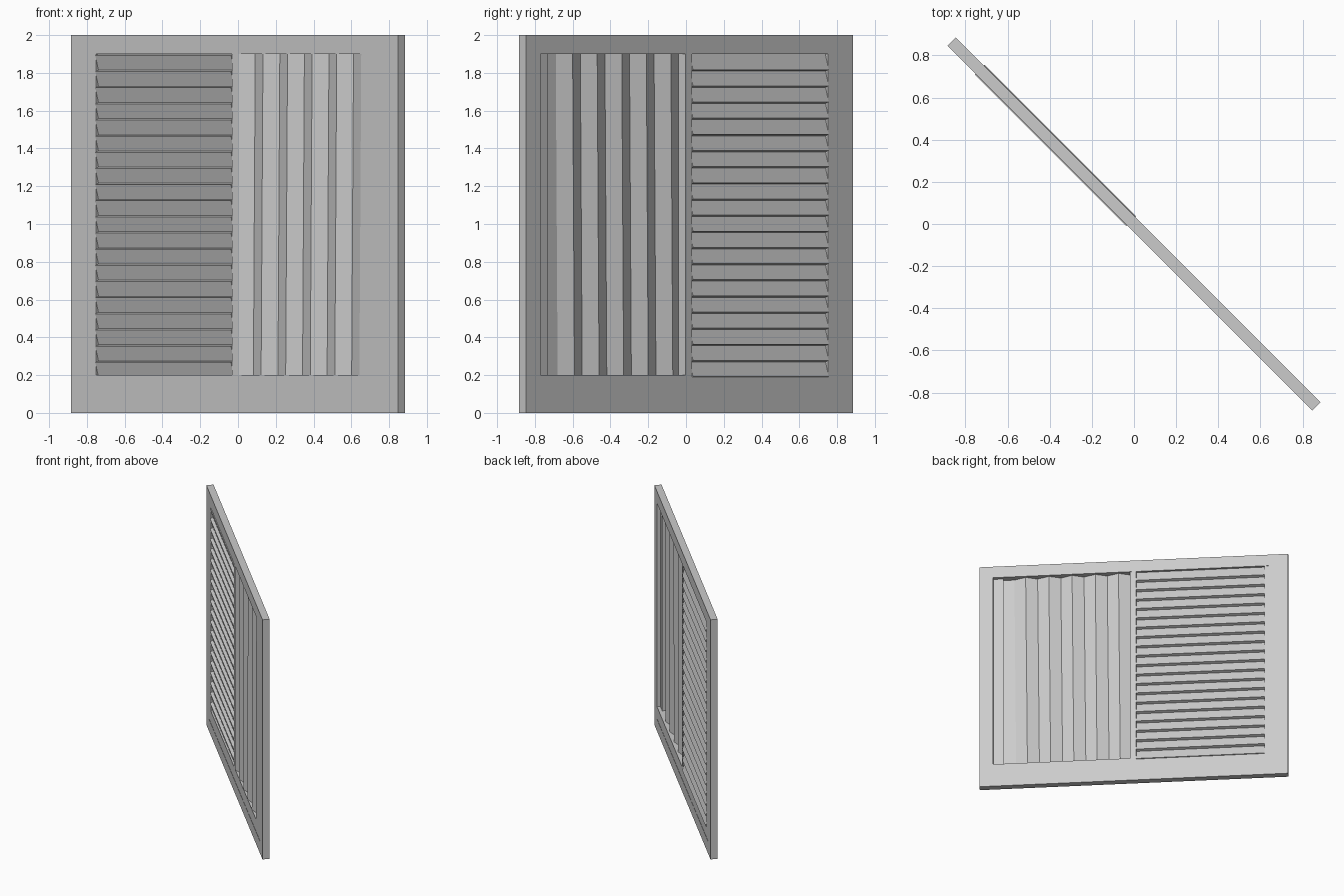
import bpy, math
from mathutils import Matrix

if "Cube" in bpy.data.objects:
    bpy.data.objects.remove(bpy.data.objects["Cube"])

# The whole window stands diagonally: local x runs along it, local -y is its front
TURN = Matrix.Rotation(math.radians(-45), 4, 'Z')


def make(name, verts, faces, local=Matrix()):
    me = bpy.data.meshes.new(name)
    me.from_pydata(verts, [], faces)
    me.update()
    ob = bpy.data.objects.new(name, me)
    bpy.context.collection.objects.link(ob)
    ob.matrix_world = TURN @ local
    return ob


def box(name, x0, x1, y0, y1, z0, z1, local=Matrix()):
    v = [(x, y, z) for x in (x0, x1) for y in (y0, y1) for z in (z0, z1)]
    f = [(0, 1, 3, 2), (4, 6, 7, 5), (0, 4, 5, 1),
         (2, 3, 7, 6), (0, 2, 6, 4), (1, 5, 7, 3)]
    return make(name, v, f, local)


HALF, T = 1.224, 0.0275      # half length and half thickness of the frame
OPEN, INNER = 1.115, 1.036   # frame opening and inner stile edge

# Outer frame
box("frame_post_left", -HALF, -OPEN, -T, T, 0, 2)
box("frame_post_right", OPEN, HALF, -T, T, 0, 2)
box("frame_bottom", -OPEN, OPEN, -T, T, 0, 0.1)
box("frame_top", -OPEN, OPEN, -T, T, 1.9, 2)

# Inner sash: sill, side stiles and centre stile
box("sill_rail", -OPEN, OPEN, -0.026, 0.026, 0.1, 0.2)
box("stile_left", -OPEN, -INNER, -0.026, 0.026, 0.2, 1.9)
box("stile_right", INNER, OPEN, -0.026, 0.0, 0.2, 1.9)
box("centre_stile", -0.02, 0.03, -0.026, 0.026, 0.2, 1.9)

# Tilted louvre slats, tops leaning to the front
for i in range(20):
    place = Matrix.Translation((0, 0, 0.23 + 0.0855 * i)) @ Matrix.Rotation(math.radians(17), 4, 'X')
    box(f"louvre_slat_{i + 1}", -INNER, -0.02, -0.02, 0.02, -0.046, 0.046, place)

# Pleated curtain: zigzag sheet ending in a flat strip
N = 10
verts = []
for i in range(N + 2):
    x = 0.03 + i * 0.092 if i <= N else INNER
    y = 0.008 if i % 2 and i < N else -0.026
    slip = 0.014 if 0 < i <= N else 0
    verts += [(x - slip, y, 0.2), (x, y, 1.9)]
faces = [(2 * i, 2 * i + 2, 2 * i + 3, 2 * i + 1) for i in range(N + 1)]
curtain = make("pleated_curtain", verts, faces)
sheet = curtain.modifiers.new("thickness", 'SOLIDIFY')
sheet.thickness = 0.002
sheet.offset = 0
